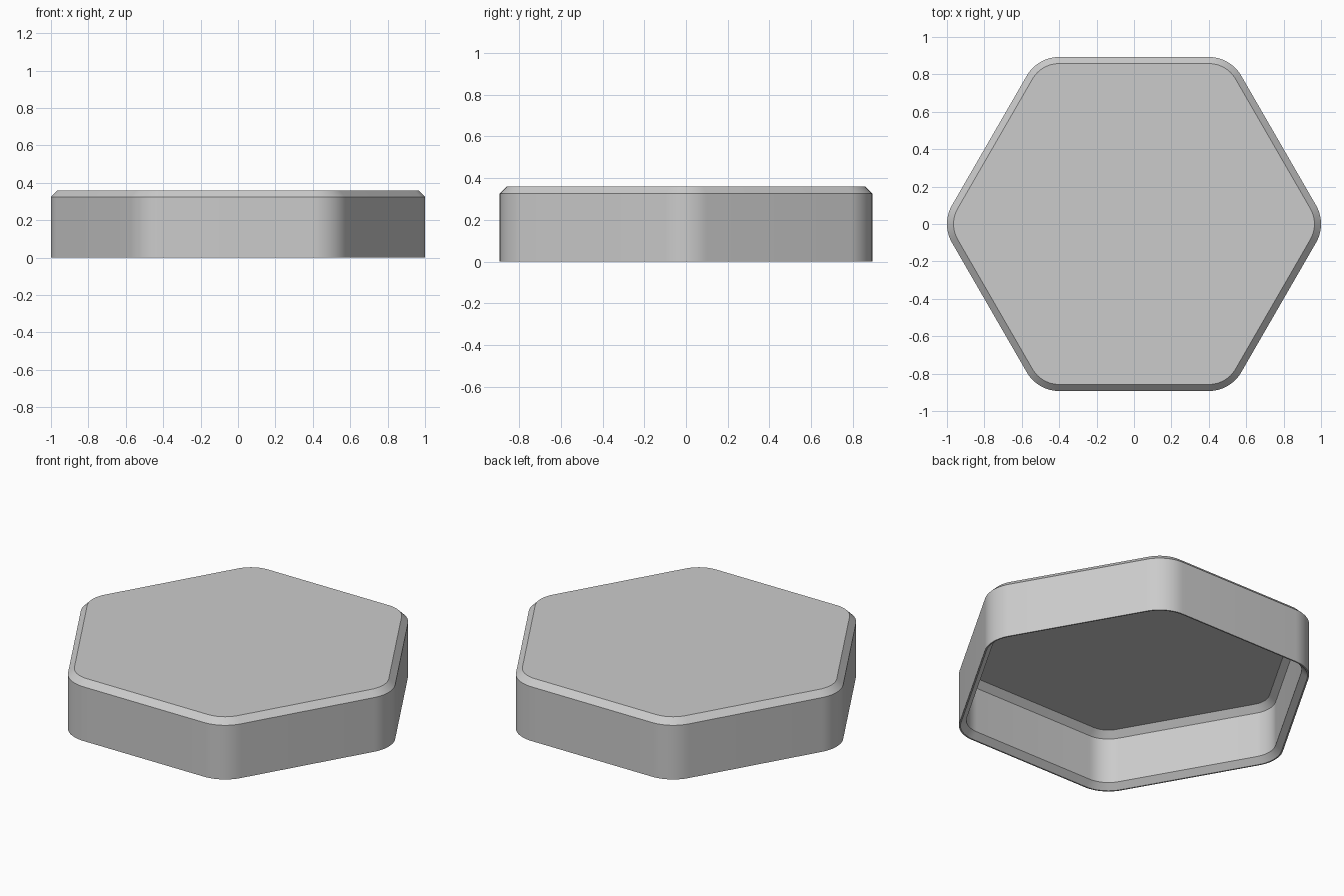
import bpy
import bmesh
from math import cos, sin, radians

if "Cube" in bpy.data.objects:
    bpy.data.objects.remove(bpy.data.objects["Cube"], do_unlink=True)

CORNER_CENTRE = 0.8   # distance of each corner arc's centre from the axis
CORNER_RADIUS = 0.2
ARC_STEPS = 12

# Cross-section as (inset from the outer wall, height), ceiling to top
PROFILE = [
    (0.075, 0.342), (0.04, 0.306),   # ceiling and its inner chamfer
    (0.04, 0.033), (0.008, 0.0),     # inner wall and lip chamfer
    (0.0, 0.0), (0.0, 0.325),        # flat rim and outer wall
    (0.035, 0.36),                   # top chamfer
]


def hexagon_ring(bm, inset, z):
    """Rounded hexagon with corners on the x axis, offset inward."""
    radius = CORNER_RADIUS - inset
    ring = []
    for corner in range(6):
        middle = radians(60 * corner)
        for step in range(ARC_STEPS + 1):
            a = middle + radians(60 * step / ARC_STEPS - 30)
            ring.append(bm.verts.new((
                CORNER_CENTRE * cos(middle) + radius * cos(a),
                CORNER_CENTRE * sin(middle) + radius * sin(a), z)))
    return ring


# Hollow shell: skin the rings, then close the ceiling and the top
bm = bmesh.new()
rings = [hexagon_ring(bm, inset, z) for inset, z in PROFILE]
count = len(rings[0])
for lower, upper in zip(rings, rings[1:]):
    for i in range(count):
        j = (i + 1) % count
        bm.faces.new((lower[i], lower[j], upper[j], upper[i]))
bm.faces.new(rings[-1])
bm.faces.new(list(reversed(rings[0])))
bmesh.ops.recalc_face_normals(bm, faces=bm.faces)
mesh = bpy.data.meshes.new("hexagonal_lid")
bm.to_mesh(mesh)
bm.free()

lid = bpy.data.objects.new("hexagonal_lid", mesh)
bpy.context.collection.objects.link(lid)

# Plain grey finish
grey = bpy.data.materials.new("light_grey")
grey.use_nodes = True
colour = (0.6, 0.6, 0.6, 1.0)
grey.diffuse_color = colour
grey.node_tree.nodes["Principled BSDF"].inputs["Base Color"].default_value = colour
mesh.materials.append(grey)

# Smooth corners with crisp chamfer edges
bpy.ops.object.select_all(action="DESELECT")
lid.select_set(True)
bpy.context.view_layer.objects.active = lid
bpy.ops.object.shade_smooth_by_angle(angle=radians(30))
